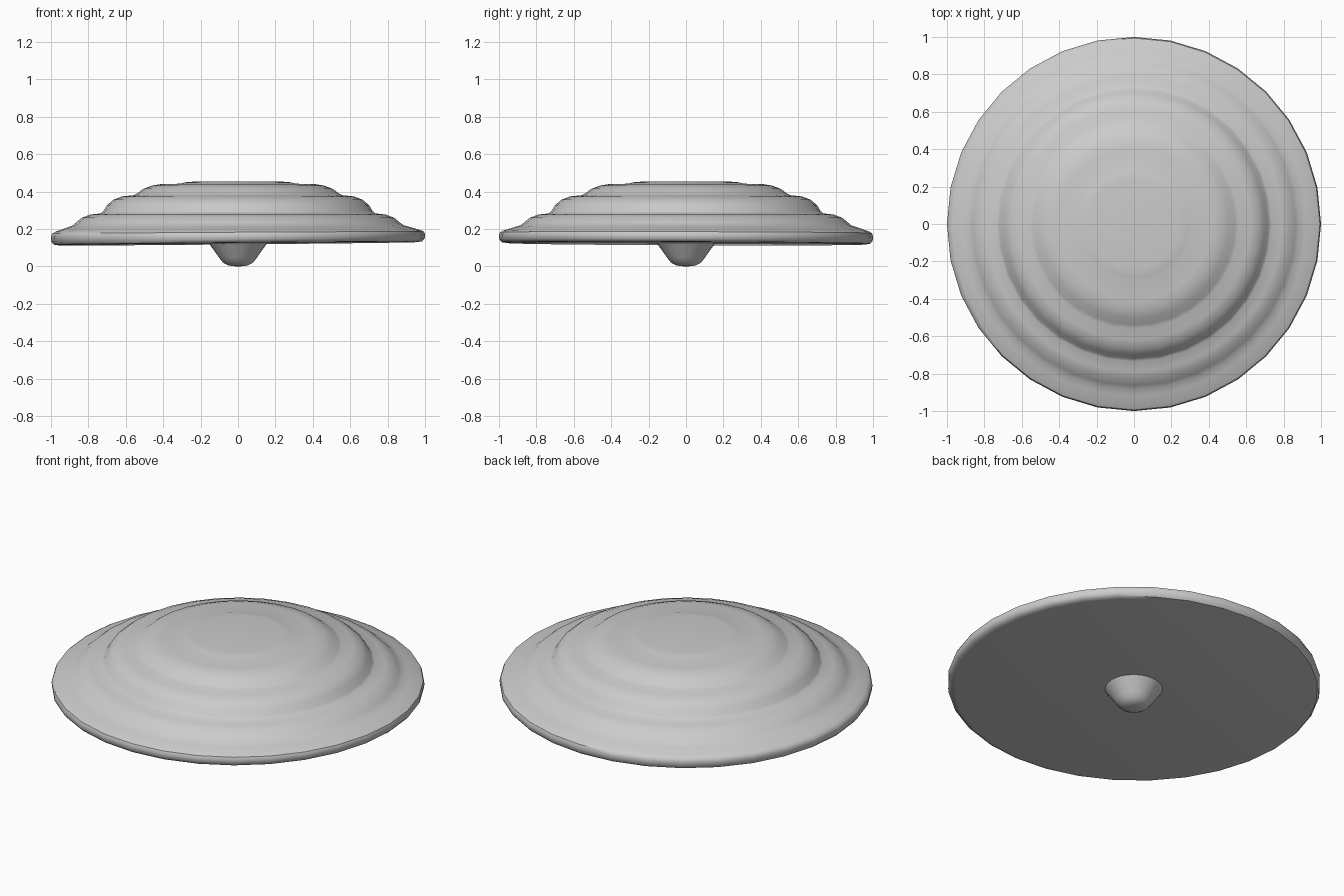
import bpy, bmesh, math

if "Cube" in bpy.data.objects:
    bpy.data.objects.remove(bpy.data.objects["Cube"])

SIDES = 32

def lathe(name, profile, tilt=False, angle=40):
    """Revolve (radius, z) points around z; radius 0 becomes a pole."""
    bm = bmesh.new()
    rings = []
    for r, z in profile:
        if r == 0:
            rings.append([bm.verts.new((0, 0, z))])
            continue
        ring = []
        for i in range(SIDES):
            a = 2 * math.pi * i / SIDES
            x, y = r * math.cos(a), r * math.sin(a)
            # the base plane of the rim leans slightly
            k = max(0, min(1, (0.23 - z) / 0.08)) if tilt else 0
            ring.append(bm.verts.new((x, y, z + k * (0.009 * x - 0.004 * y))))
        rings.append(ring)
    for a, b in zip(rings, rings[1:]):
        for i in range(SIDES):
            j = (i + 1) % SIDES
            if len(a) == 1:
                bm.faces.new((a[0], b[i], b[j]))
            elif len(b) == 1:
                bm.faces.new((a[i], b[0], a[j]))
            else:
                bm.faces.new((a[i], b[i], b[j], a[j]))
    bmesh.ops.recalc_face_normals(bm, faces=bm.faces)
    me = bpy.data.meshes.new(name)
    bm.to_mesh(me)
    bm.free()
    ob = bpy.data.objects.new(name, me)
    bpy.context.collection.objects.link(ob)
    bpy.ops.object.select_all(action='DESELECT')
    ob.select_set(True)
    bpy.context.view_layer.objects.active = ob
    bpy.ops.object.shade_smooth_by_angle(angle=math.radians(angle))
    return ob

# Stepped dome with rolled rim and flat underside
lathe("stepped_dome", [
    (0, 0.455), (0.24, 0.453), (0.285, 0.449), (0.31, 0.442), (0.41, 0.44),
    (0.46, 0.432), (0.505, 0.415), (0.54, 0.39), (0.56, 0.38),
    (0.62, 0.374), (0.665, 0.357), (0.70, 0.328), (0.72, 0.295), (0.735, 0.283),
    (0.79, 0.277), (0.835, 0.26), (0.865, 0.235), (0.885, 0.219), (0.92, 0.208),
    (0.975, 0.19), (0.994, 0.18), (1.0, 0.165), (0.998, 0.14), (0.985, 0.125),
    (0.96, 0.121), (0, 0.121)], tilt=True)

# Small rounded nub underneath
lathe("bottom_nub", [
    (0.155, 0.122), (0.13, 0.088), (0.10, 0.045), (0.08, 0.02),
    (0.055, 0.006), (0.03, 0.001), (0, 0)])
